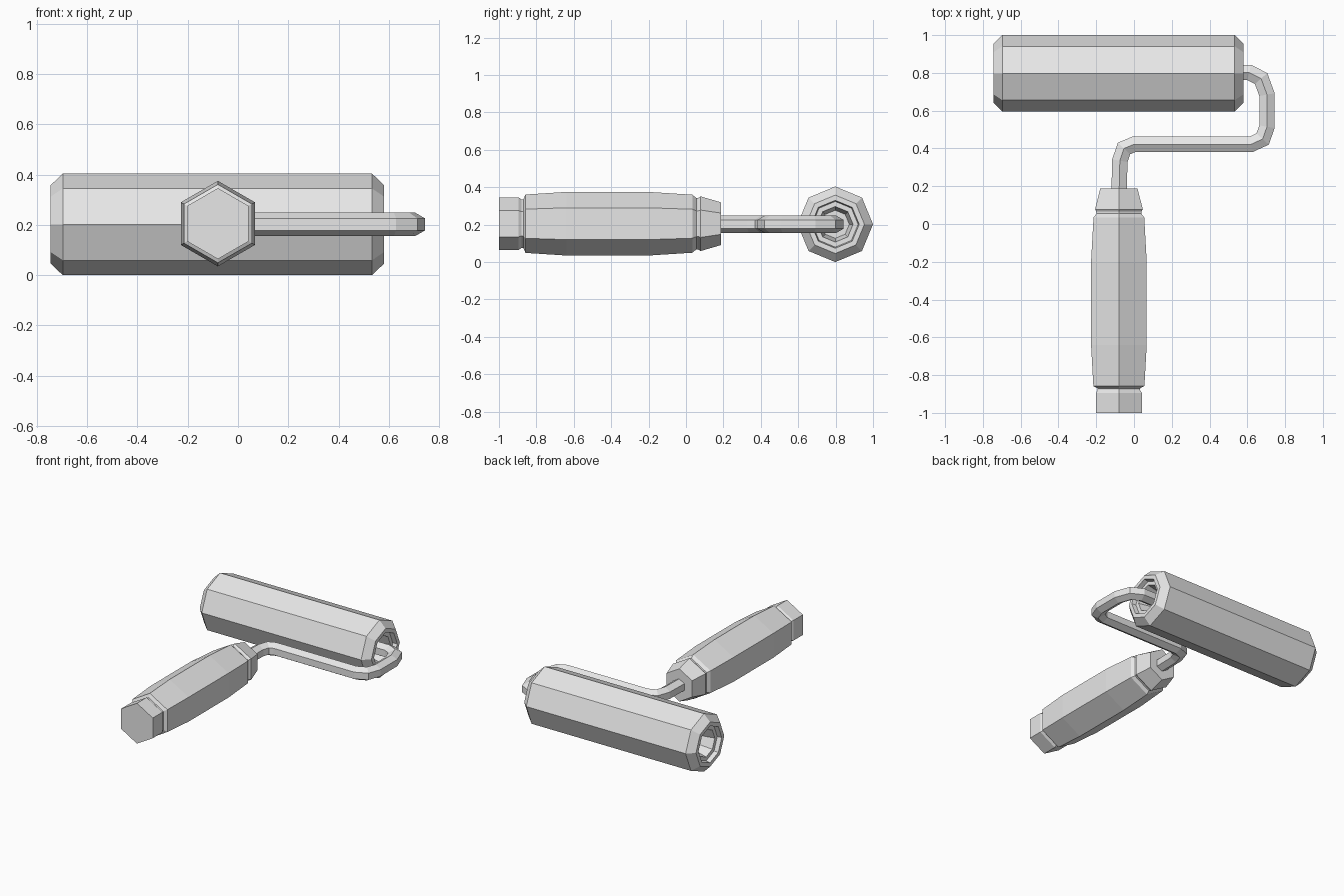
import bpy, bmesh, math
from mathutils import Vector

if "Cube" in bpy.data.objects:
    bpy.data.objects.remove(bpy.data.objects["Cube"], do_unlink=True)

grey = bpy.data.materials.new("plain_grey")
grey.use_nodes = True
grey.diffuse_color = (0.8, 0.8, 0.8, 1)
grey.node_tree.nodes["Principled BSDF"].inputs["Base Color"].default_value = (0.8, 0.8, 0.8, 1)

UP = Vector((0, 0, 1))
MID = 0.202      # height shared by every part


def ring(centre, side, radius, sides, stretch=1.0):
    """Polygon with one corner pointing straight up."""
    angles = [k * math.tau / sides for k in range(sides)]
    return [centre + side * (radius * stretch * math.sin(a)) + UP * (radius * math.cos(a))
            for a in angles]


def skin(name, rings):
    """Bridge a list of rings and cap both ends, with flat faces."""
    bm = bmesh.new()
    loops = [[bm.verts.new(p) for p in r] for r in rings]
    n = len(loops[0])
    for a, b in zip(loops, loops[1:]):
        for k in range(n):
            j = (k + 1) % n
            bm.faces.new((a[k], a[j], b[j], b[k]))
    bm.faces.new(loops[0])
    bm.faces.new(loops[-1])
    bmesh.ops.recalc_face_normals(bm, faces=bm.faces)
    mesh = bpy.data.meshes.new(name)
    bm.to_mesh(mesh)
    bm.free()
    mesh.materials.append(grey)
    obj = bpy.data.objects.new(name, mesh)
    bpy.context.scene.collection.objects.link(obj)
    return obj


def turned(name, origin, axis, profile, sides):
    """Part turned along a level axis; profile holds (distance, radius)."""
    side = axis.cross(UP)
    return skin(name, [ring(origin + axis * t, side, r, sides) for t, r in profile])


def rod(name, path, radius, sides):
    """Bar swept along a level path with mitred corners."""
    pts = [Vector((x, y, MID)) for x, y in path]
    rings = []
    for i, p in enumerate(pts):
        before = (p - pts[i - 1]).normalized() if i else None
        after = (pts[i + 1] - p).normalized() if i < len(pts) - 1 else before
        before = before or after
        tangent = (before + after).normalized()
        rings.append(ring(p, tangent.cross(UP), radius, sides, 1 / tangent.dot(after)))
    return skin(name, rings)


# Handle: six-sided swelling grip with a groove near each end
turned("handle", Vector((-0.08, 0, MID + 0.003)), Vector((0, 1, 0)),
       [(-1, 0.141), (-0.895, 0.141), (-0.88, 0.13), (-0.87, 0.13), (-0.858, 0.156),
        (-0.64, 0.17), (-0.2, 0.17), (0.035, 0.155), (0.055, 0.137), (0.065, 0.137),
        (0.078, 0.146), (0.188, 0.114)], 6)

# Bent wire frame from the handle into the roller
rod("wire_frame",
    [(-0.08, 0.12), (-0.075, 0.335), (-0.053, 0.4), (0, 0.422), (0.62, 0.422),
     (0.681, 0.45), (0.704, 0.515), (0.704, 0.685), (0.673, 0.77), (0.61, 0.802),
     (0.4, 0.802)], 0.047, 6)

# Roller: eight-sided sleeve, chamfered, with a stepped recess in both ends
half = 0.663
right_end = [(half - 0.048, 0.202), (half, 0.156), (half, 0.128), (half - 0.03, 0.122),
             (half - 0.03, 0.095), (half - 0.12, 0.075)]
left_end = [(-t, r) for t, r in reversed(right_end)]
turned("roller_sleeve", Vector((-0.082, 0.798, MID)), Vector((1, 0, 0)),
       left_end + right_end, 8)
